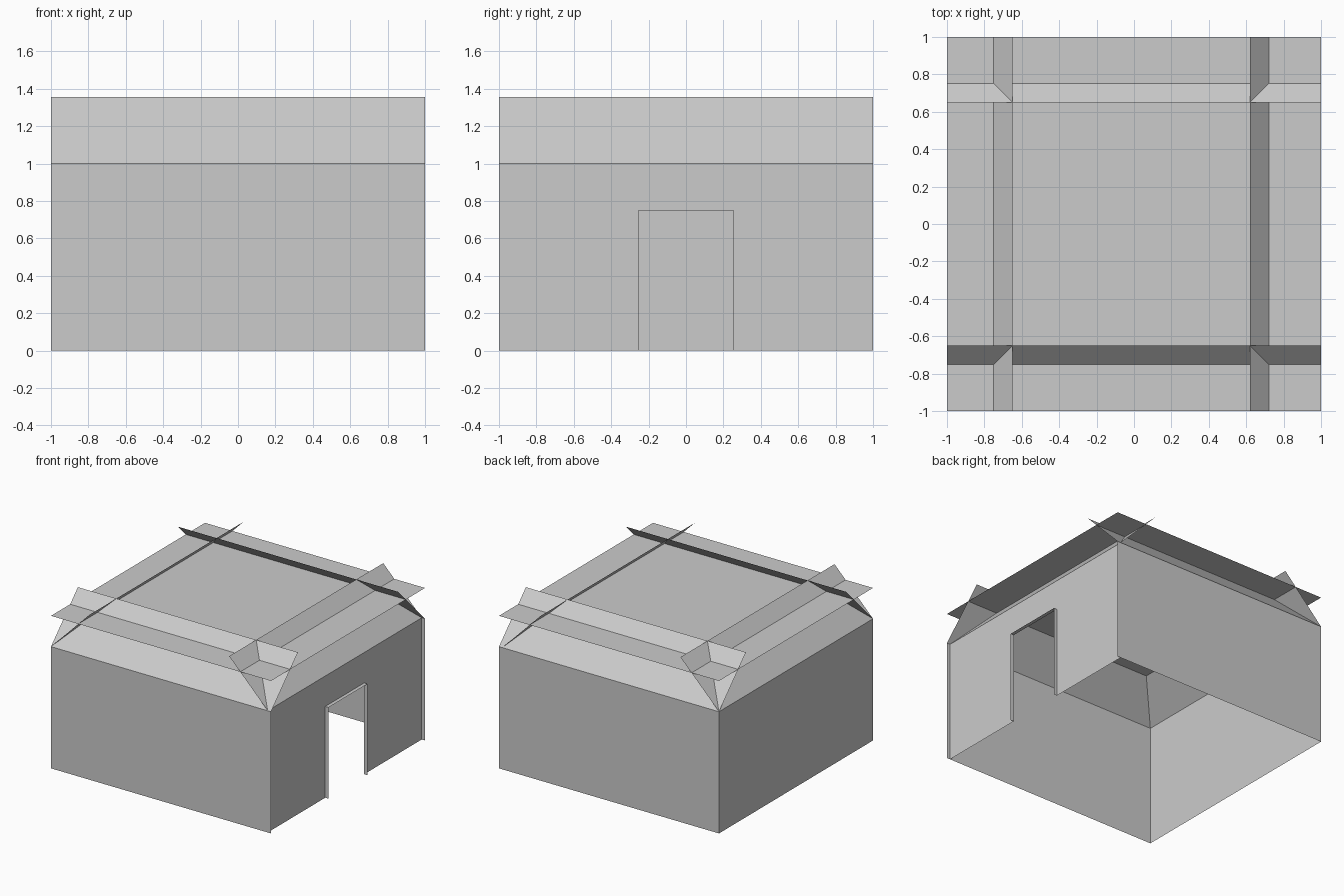
import bpy

if "Cube" in bpy.data.objects:
    bpy.data.objects.remove(bpy.data.objects["Cube"])

gray = bpy.data.materials.new("plain gray")
gray.diffuse_color = (0.6, 0.6, 0.6, 1)
gray.use_nodes = True
gray.node_tree.nodes["Principled BSDF"].inputs["Base Color"].default_value = gray.diffuse_color

H = 1.0        # wall height
TOP = 1.355    # upper edge of the roof slopes
DECK = 1.253   # flat roof height
RUN = 0.35     # horizontal run of a slope
XR = 0.97      # recessed right wall
DOOR = 0.253   # half door width
DOOR_H = 0.75


def sheet(name, *quads):
    """Thin surface made of one or more four-sided faces."""
    verts, faces = [], []
    for quad in quads:
        ids = []
        for p in quad:
            if p not in verts:
                verts.append(p)
            ids.append(verts.index(p))
        faces.append(ids)
    mesh = bpy.data.meshes.new(name)
    mesh.from_pydata(verts, [], faces)
    mesh.materials.append(gray)
    obj = bpy.data.objects.new(name, mesh)
    bpy.context.collection.objects.link(obj)
    return obj


def right_panel(y0, y1, z0, z1):
    return [(XR, y0, z0), (XR, y1, z0), (XR, y1, z1), (XR, y0, z1)]


# Plain walls
sheet("front_wall", [(-1, -1, 0), (1, -1, 0), (1, -1, H), (-1, -1, H)])
sheet("back_wall", [(1, 1, 0), (-1, 1, 0), (-1, 1, H), (1, 1, H)])
sheet("left_wall", [(-1, 1, 0), (-1, -1, 0), (-1, -1, H), (-1, 1, H)])

# Right wall around the doorway
sheet("door_wall",
      right_panel(-1, -DOOR, 0, DOOR_H), right_panel(DOOR, 1, 0, DOOR_H),
      right_panel(-1, -DOOR, DOOR_H, H), right_panel(DOOR, 1, DOOR_H, H),
      right_panel(-DOOR, DOOR, DOOR_H, H))

# Door surround reaching out from the recessed wall
sheet("door_surround",
      [(XR, -DOOR, 0), (1, -DOOR, 0), (1, -DOOR, DOOR_H), (XR, -DOOR, DOOR_H)],
      [(XR, -DOOR, DOOR_H), (1, -DOOR, DOOR_H), (1, DOOR, DOOR_H), (XR, DOOR, DOOR_H)],
      [(XR, DOOR, DOOR_H), (1, DOOR, DOOR_H), (1, DOOR, 0), (XR, DOOR, 0)])

# Flat roof deck
sheet("roof_deck", [(-1, -1, DECK), (1, -1, DECK), (1, 1, DECK), (-1, 1, DECK)])

# Crossing roof slopes, each running the full length of its wall
for name, s in (("front", -1), ("back", 1)):
    quad = [(s, s, H), (-s, s, H), (-s, s * (1 - RUN), TOP), (s, s * (1 - RUN), TOP)]
    sheet(name + "_roof_slope", quad)
for name, s, x in (("left", -1, -1), ("right", 1, XR)):
    xi = x - s * RUN
    quad = [(x, -s, H), (x, s, H), (xi, s, TOP), (xi, -s, TOP)]
    sheet(name + "_roof_slope", quad)
